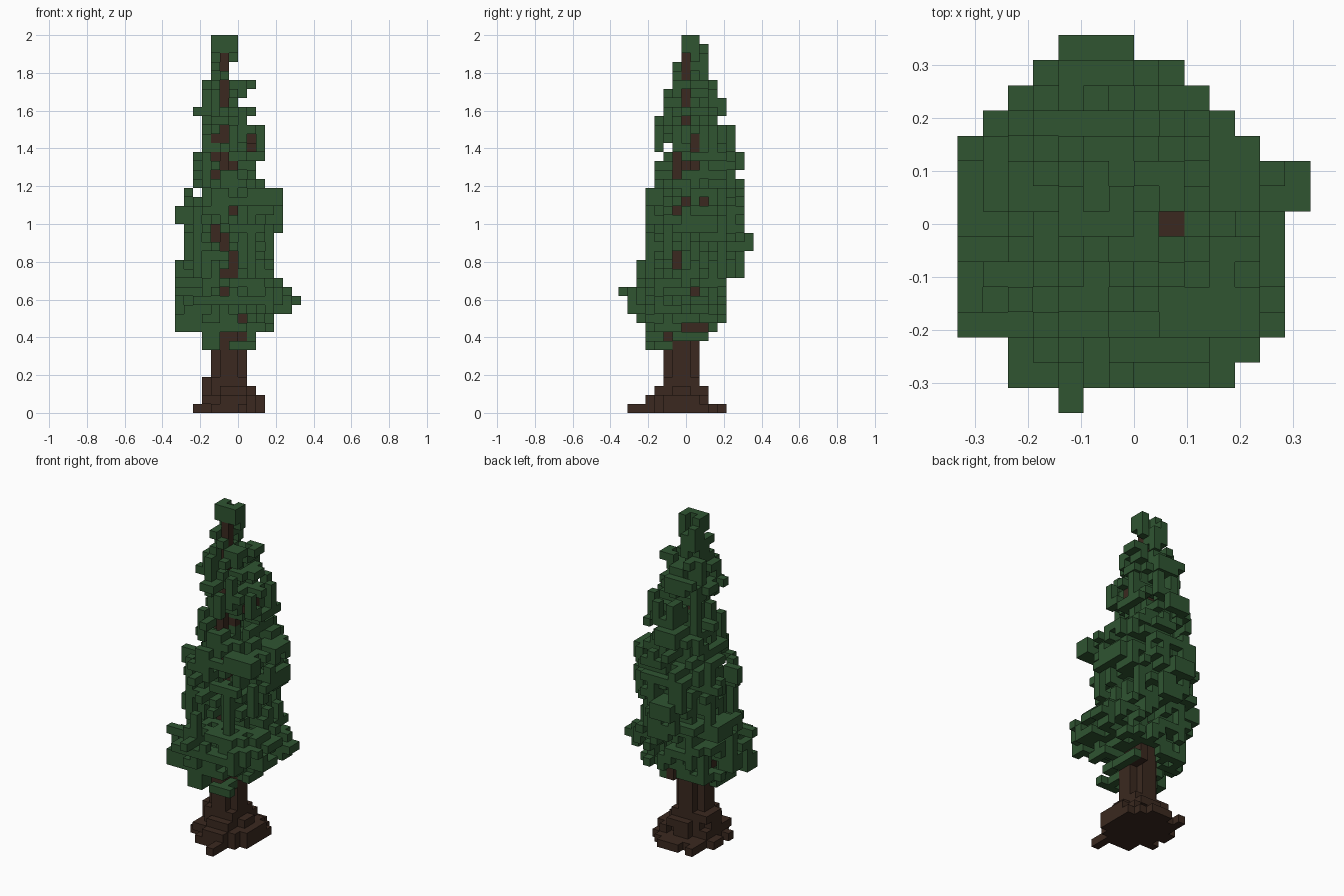
import bpy
import bmesh
import random
from mathutils import Vector

random.seed(7)
CUBES_HIGH = 42
SIZE = 2 / CUBES_HIGH
ORIGIN = Vector((-7, -7.5, 0))

if "Cube" in bpy.data.objects:
    bpy.data.objects.remove(bpy.data.objects["Cube"], do_unlink=True)


def make_material(name, colour):
    mat = bpy.data.materials.new(name)
    mat.use_nodes = True
    mat.diffuse_color = colour
    mat.node_tree.nodes["Principled BSDF"].inputs["Base Color"].default_value = colour
    return mat


def neighbours(cell):
    for axis in range(3):
        for step in (-1, 1):
            other = list(cell)
            other[axis] += step
            yield axis, step, tuple(other)


def build_cubes(name, cells, hidden_by, mat):
    """Make one mesh from grid cells, keeping only the exposed cube sides."""
    bm = bmesh.new()
    verts = {}

    def corner(point):
        if point not in verts:
            verts[point] = bm.verts.new((Vector(point) + ORIGIN) * SIZE)
        return verts[point]

    for cell in sorted(cells):
        for axis, step, other in neighbours(cell):
            if other in cells or other in hidden_by:
                continue
            u, v = (axis + 1) % 3, (axis + 2) % 3
            loop = []
            for du, dv in ((0, 0), (1, 0), (1, 1), (0, 1)):
                point = list(cell)
                point[axis] += step > 0
                point[u] += du
                point[v] += dv
                loop.append(corner(tuple(point)))
            bm.faces.new(loop if step > 0 else loop[::-1])
    mesh = bpy.data.meshes.new(name)
    bm.to_mesh(mesh)
    bm.free()
    mesh.materials.append(mat)
    obj = bpy.data.objects.new(name, mesh)
    bpy.context.collection.objects.link(obj)


def block(x, y, z):
    """Cells of a box given as three half-open ranges."""
    return {(i, j, k) for i in range(*x) for j in range(*y) for k in range(*z)}


def oval_layer(x0, x1, y0, y1, k, power):
    """Map each cell of one layer to its radius in the layer's oval."""
    cells = {}
    for i in range(x0, x1):
        for j in range(y0, y1):
            dx = (2 * i + 1 - x0 - x1) / (x1 - x0)
            dy = (2 * j + 1 - y0 - y1) / (y1 - y0)
            cells[i, j, k] = (abs(dx) ** power + abs(dy) ** power) ** (1 / power)
    return cells


# Trunk: bole without corners, thin leader inside the crown
trunk = block((4, 8), (5, 9), (0, 10))
trunk -= {(i, j, k) for i in (4, 7) for j in (5, 8) for k in range(4, 10)}
trunk |= block((5, 7), (7, 9), (10, 12)) | block((5, 7), (6, 8), (12, 24))
trunk |= block((5, 6), (7, 8), (24, 39))

# Flared roots with one long toe, and twigs
roots = ((2, 10, 3, 12), (3, 10, 3, 10), (3, 9, 4, 10), (3, 8, 5, 9))
for k, row in enumerate(roots):
    trunk |= {c for c, radius in oval_layer(*row, k, 2.2).items()
              if radius < random.uniform(0.85, 1.1)}
trunk |= block((7, 8), (1, 4), (0, 1))
trunk |= block((4, 5), (4, 6), (9, 11)) | block((7, 8), (7, 10), (8, 11))
trunk |= block((6, 9), (8, 9), (29, 31)) | block((6, 7), (8, 10), (23, 24))

# Crown envelope: height, then low and high bounds in x and y
crown = (
    (7, 3, 9, 3, 7), (8, 3, 10, 4, 10), (9, 0, 11, 2, 11),
    (11, 0, 13, 1, 12), (13, 0, 13, 1, 12), (15, 0, 11, 2, 14),
    (17, 1, 11, 2, 14), (19, 1, 11, 2, 15), (21, 0, 12, 3, 14),
    (24, 1, 12, 3, 14), (26, 2, 9, 4, 14), (30, 3, 10, 4, 13),
    (33, 2, 9, 4, 12), (35, 3, 8, 5, 11), (36, 3, 9, 6, 11),
    (37, 4, 7, 5, 10), (39, 4, 7, 6, 10), (41, 4, 7, 7, 9),
)
envelope = {}
for low, high in zip(crown, crown[1:] + ((CUBES_HIGH,) + crown[-1][1:],)):
    for k in range(low[0], high[0]):
        t = (k - low[0]) / (high[0] - low[0])
        bounds = [round(a + (b - a) * t) for a, b in zip(low[1:], high[1:])]
        # The broad skirt is boxier than the tiers above it
        power = 2.4 if k < 15 else 1.8
        for cell, radius in oval_layer(*bounds, k, power).items():
            # The lowest layers hang as a fringe around the bole
            if radius < 1.06 and (k > 9 or radius > 0.5):
                envelope[cell] = radius

# Needles: short sticks at random, denser towards the core
foliage = set()
for cell, radius in sorted(envelope.items()):
    if random.random() > 0.36 - 0.16 * radius:
        continue
    axis = random.choice((0, 1, 2))
    for n in range(random.choice((2, 3, 4))):
        part = list(cell)
        part[axis] += n
        if tuple(part) in envelope:
            foliage.add(tuple(part))

# Longest branch tips on each side
foliage |= block((9, 14), (8, 10), (12, 13)) | block((4, 5), (0, 4), (13, 14))
foliage |= block((4, 7), (12, 15), (18, 20)) | block((0, 2), (3, 5), (9, 11))
foliage |= block((0, 3), (8, 11), (15, 17)) | block((8, 12), (3, 5), (23, 25))
foliage |= block((3, 5), (3, 5), (7, 10)) | block((0, 3), (6, 7), (21, 22))
foliage |= block((9, 13), (4, 6), (11, 12)) | block((2, 9), (1, 3), (12, 13))

# Twin leading shoots at the very top
foliage |= block((4, 5), (8, 9), (38, 42)) | block((5, 7), (7, 8), (39, 42))
foliage |= block((4, 6), (8, 10), (38, 40))

# Bare knots seen through gaps: column, then low and high level
front_knots = ((5, 35, 37), (5, 38, 39), (4, 30, 31), (5, 30, 31), (4, 28, 29),
               (8, 29, 30), (6, 27, 28), (4, 26, 27), (4, 19, 21), (5, 18, 20),
               (6, 15, 18))
side_knots = ((7, 37, 40), (7, 34, 36), (7, 32, 33), (8, 30, 31), (6, 26, 29),
              (7, 27, 28), (8, 27, 28), (7, 23, 24), (9, 23, 24), (6, 16, 18),
              (8, 13, 14))
for column, *levels in front_knots:
    trunk |= block((column, column + 1), (7, 8), levels)
    foliage -= block((column, column + 1), (0, 7), levels)
for column, *levels in side_knots:
    trunk |= block((5, 6), (column, column + 1), levels)
    foliage -= block((6, 14), (column, column + 1), levels)
foliage -= trunk

# Keep only needles joined to the tree
joined = set()
front = list(trunk)
while front:
    for _, _, other in neighbours(front.pop()):
        if other in foliage and other not in joined:
            joined.add(other)
            front.append(other)

bark = make_material("dark brown bark", (0.043, 0.022, 0.014, 1))
needles = make_material("dark green needles", (0.029, 0.09, 0.031, 1))
build_cubes("trunk", trunk, joined, bark)
build_cubes("foliage", joined, trunk, needles)
